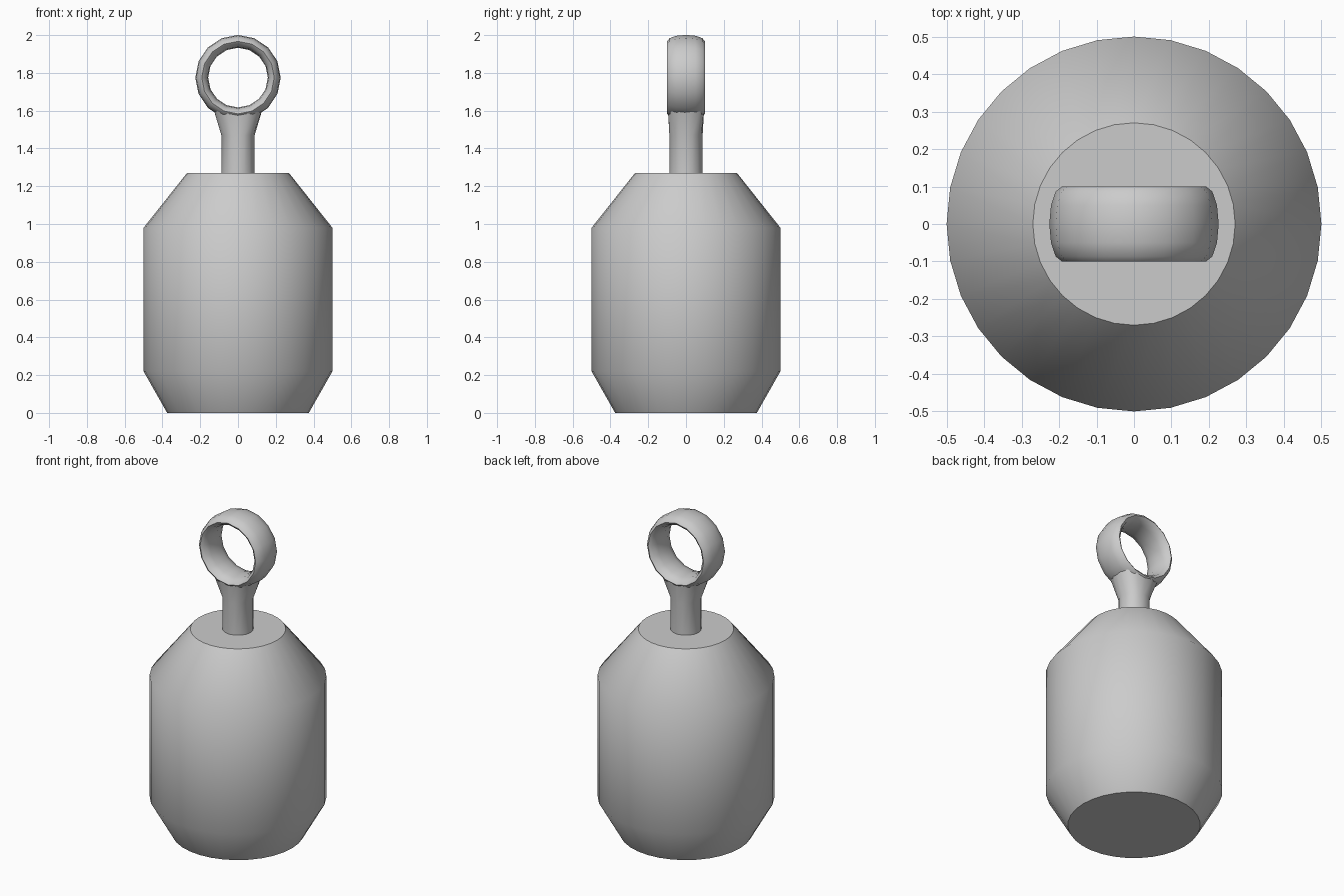
import bpy, bmesh
from math import sin, cos, pi, sqrt, radians

if "Cube" in bpy.data.objects:
    bpy.data.objects.remove(bpy.data.objects["Cube"])


def loft(name, rings, cap=True):
    """Skin a stack of equal-length point rings, bottom to top."""
    bm = bmesh.new()
    loops = [[bm.verts.new(p) for p in ring] for ring in rings]
    n = len(loops[0])
    for low, high in zip(loops, loops[1:]):
        for i in range(n):
            j = (i + 1) % n
            bm.faces.new((low[i], low[j], high[j], high[i]))
    if cap:
        bm.faces.new(loops[0][::-1])
        bm.faces.new(loops[-1])
    mesh = bpy.data.meshes.new(name)
    bm.to_mesh(mesh)
    bm.free()
    obj = bpy.data.objects.new(name, mesh)
    bpy.context.collection.objects.link(obj)
    return obj


def circle(r, z, n):
    return [(r * cos(2 * pi * i / n), r * sin(2 * pi * i / n), z) for i in range(n)]


def smooth(obj):
    bpy.ops.object.select_all(action='DESELECT')
    obj.select_set(True)
    bpy.context.view_layer.objects.active = obj
    bpy.ops.object.shade_smooth_by_angle(angle=radians(45))


# Heavy body with chamfered base and sloping shoulder
profile = [(0.375, 0), (0.5, 0.22), (0.5, 0.98), (0.27, 1.27)]
smooth(loft("weight_body", [circle(r, z, 32) for r, z in profile]))

# Stem, flaring from round into a rounded rectangle that follows the ring
RING_Z, MAJOR, MINOR = 1.775, 0.192, 0.034
SIDES = 16


def saddle():
    points = []
    for i in range(SIDES):
        c, s = cos(2 * pi * i / SIDES), sin(2 * pi * i / SIDES)
        k = (abs(c) ** 4 + abs(s) ** 4) ** -0.25
        x, y = 0.138 * c * k, 0.094 * s * k
        points.append((x, y, RING_Z - sqrt(0.196 ** 2 - x * x)))
    return points


smooth(loft("stem", [circle(0.088, 1.26, SIDES), circle(0.088, 1.47, SIDES), saddle()], cap=False))

# Lifting ring: torus facing front, widened along y
bpy.ops.mesh.primitive_torus_add(major_segments=16, minor_segments=12,
                                 major_radius=MAJOR, minor_radius=MINOR,
                                 location=(0, 0, RING_Z), rotation=(pi / 2, 0, 0))
ring = bpy.context.object
ring.name = "lifting_ring"
ring.scale = (1, 1, 0.1 / MINOR)
bpy.ops.object.transform_apply(location=False, rotation=True, scale=True)
smooth(ring)
